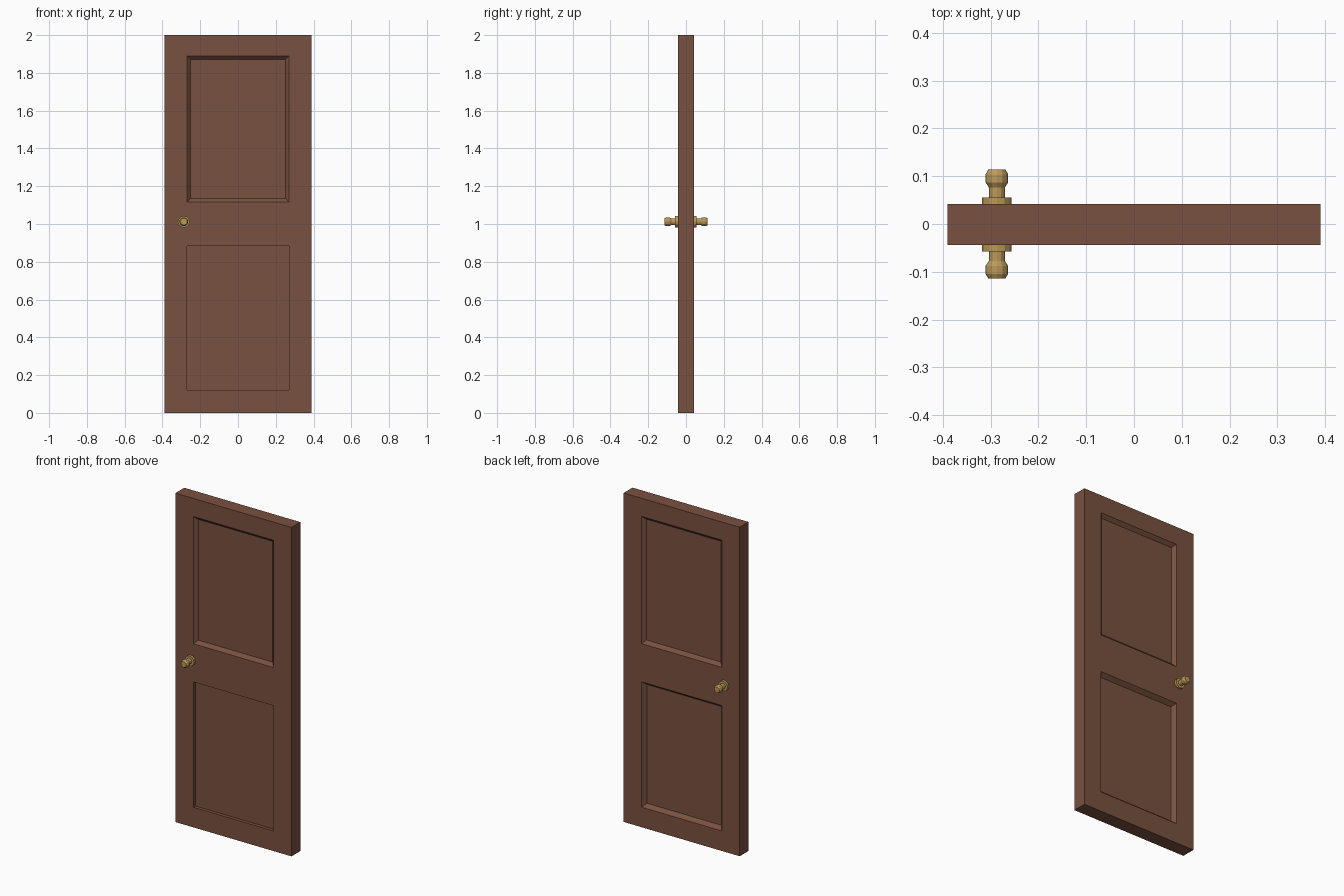
import bpy, bmesh, math

if "Cube" in bpy.data.objects:
    bpy.data.objects.remove(bpy.data.objects["Cube"])


def material(name, color):
    m = bpy.data.materials.new(name)
    m.diffuse_color = color
    m.use_nodes = True
    m.node_tree.nodes["Principled BSDF"].inputs["Base Color"].default_value = m.diffuse_color
    return m


def finish(bm, name, mat):
    bmesh.ops.recalc_face_normals(bm, faces=bm.faces[:])
    me = bpy.data.meshes.new(name)
    bm.to_mesh(me)
    bm.free()
    me.materials.append(mat)
    ob = bpy.data.objects.new(name, me)
    bpy.context.collection.objects.link(ob)
    return ob


wood = material("wood", (0.19, 0.082, 0.05, 1))
brass = material("brass", (0.5, 0.32, 0.1, 1))

# Door slab: a grid on each face, joined round the rim
xs = [-0.39, -0.27, 0.27, 0.39]
zs = [0, 0.122, 0.884, 1.116, 1.89, 2]
FRONT, BACK = -0.0435, 0.0415
BEVEL = 0.028
bm = bmesh.new()
grids, panels = [], []
for y in (FRONT, BACK):
    g = {(i, k): bm.verts.new((x, y, z))
         for i, x in enumerate(xs) for k, z in enumerate(zs)}
    grids.append(g)
    for i in range(3):
        for k in range(5):
            f = bm.faces.new([g[i, k], g[i + 1, k], g[i + 1, k + 1], g[i, k + 1]])
            if i == 1 and k in (1, 3):
                deep = y == BACK and k == 1
                depth = 0.024 if deep else 0.02
                panels.append((f, depth if y == FRONT else -depth))

rim = ([(i, 0) for i in range(3)] + [(3, k) for k in range(5)]
       + [(i, 5) for i in range(3, 0, -1)] + [(0, k) for k in range(5, 0, -1)])
a, b = grids
for p, q in zip(rim, rim[1:] + rim[:1]):
    bm.faces.new([a[p], a[q], b[q], b[p]])

# Recessed panels with sloped borders
for f, dy in panels:
    bmesh.ops.inset_individual(bm, faces=[f], thickness=BEVEL, depth=0)
    bmesh.ops.translate(bm, verts=f.verts[:], vec=(0, dy, 0))
finish(bm, "door_slab", wood)


# Knobs: turned profile (radius, distance from the door face)
def knob(name, face_y, direction, length):
    profile = [(0.031, -0.01), (0.031, 0.014), (0.017, 0.014), (0.017, 0.035),
               (0.0235, 0.045), (0.0235, 0.062), (0.018, 0.072)]
    n = 12
    bm = bmesh.new()
    rings = []
    for r, d in profile:
        y = face_y + direction * d * length
        rings.append([bm.verts.new((-0.287 + r * math.cos(t), y, 1.012 + r * math.sin(t)))
                      for t in (2 * math.pi * j / n for j in range(n))])
    for lo, hi in zip(rings, rings[1:]):
        for j in range(n):
            bm.faces.new([lo[j], lo[(j + 1) % n], hi[(j + 1) % n], hi[j]])
    bm.faces.new(rings[0])
    bm.faces.new(rings[-1])
    finish(bm, name, brass)


knob("front_knob", FRONT, -1, 0.98)
knob("back_knob", BACK, 1, 1.01)
